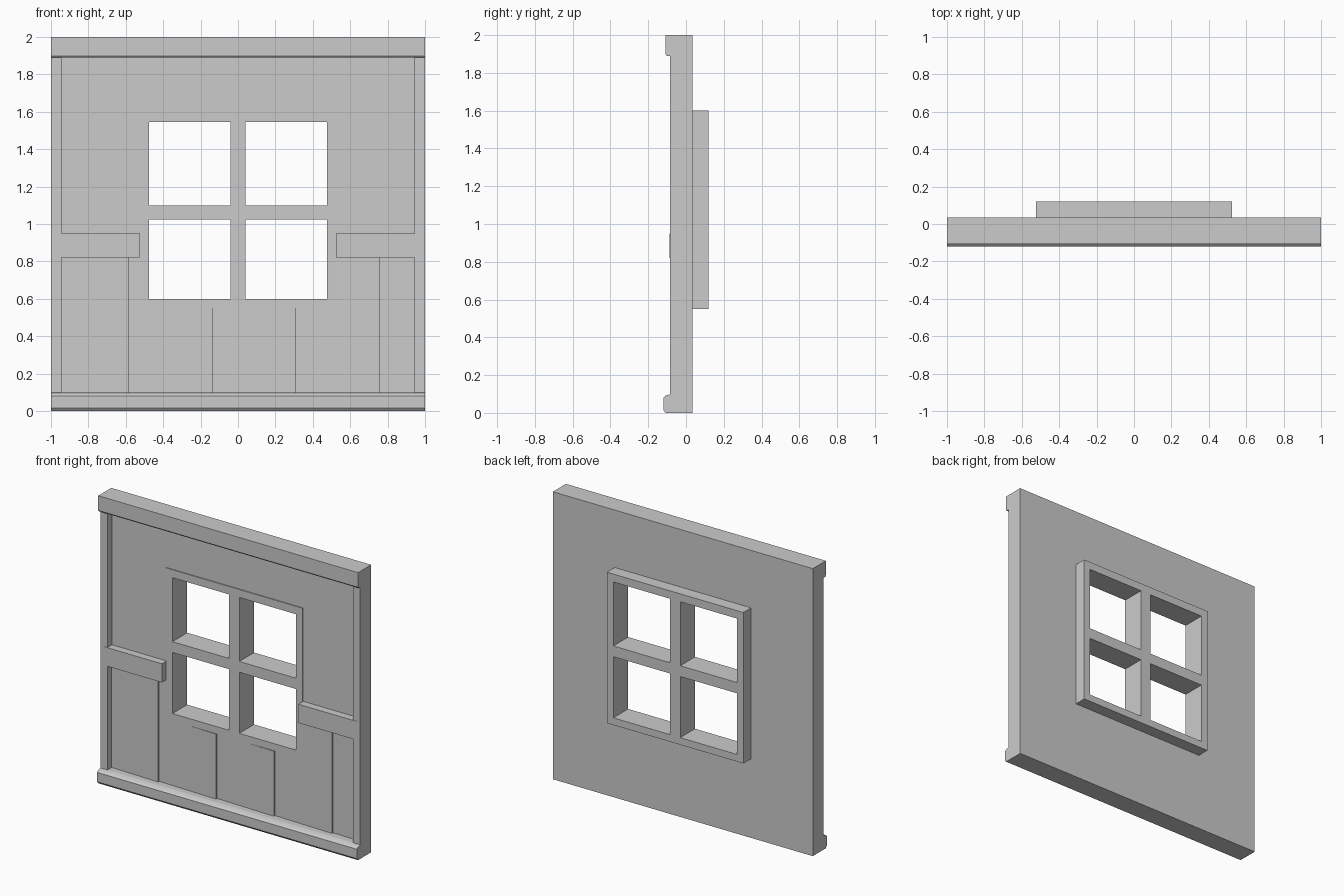
import bpy, bmesh
from mathutils import Vector

if "Cube" in bpy.data.objects:
    bpy.data.objects.remove(bpy.data.objects["Cube"])

grey = bpy.data.materials.new("plain_grey")
grey.use_nodes = True
COLOUR = (0.6, 0.6, 0.6, 1)
grey.diffuse_color = COLOUR
grey.node_tree.nodes["Principled BSDF"].inputs["Base Color"].default_value = COLOUR


def finish(name, bm):
    bmesh.ops.recalc_face_normals(bm, faces=bm.faces)
    mesh = bpy.data.meshes.new(name)
    bm.to_mesh(mesh)
    bm.free()
    mesh.materials.append(grey)
    obj = bpy.data.objects.new(name, mesh)
    bpy.context.collection.objects.link(obj)
    return obj


def prism(name, points, offset):
    """Extrude a closed outline along an offset."""
    bm = bmesh.new()
    face = bm.faces.new([bm.verts.new(p) for p in points])
    ext = bmesh.ops.extrude_face_region(bm, geom=[face])["geom"]
    moved = [v for v in ext if isinstance(v, bmesh.types.BMVert)]
    bmesh.ops.translate(bm, verts=moved, vec=Vector(offset))
    return finish(name, bm)


def box(name, x0, x1, y0, y1, z0, z1):
    outline = [(x0, y0, z0), (x1, y0, z0), (x1, y0, z1), (x0, y0, z1)]
    return prism(name, outline, (0, y1 - y0, 0))


def pierced_panel(name, xs, zs, y0, y1):
    """Slab on a grid of cuts, with every odd-odd cell left open."""
    bm = bmesh.new()
    grid = [[bm.verts.new((x, y0, z)) for z in zs] for x in xs]
    faces = []
    for i in range(len(xs) - 1):
        for j in range(len(zs) - 1):
            if i % 2 and j % 2:
                continue
            faces.append(bm.faces.new((grid[i][j], grid[i + 1][j],
                                       grid[i + 1][j + 1], grid[i][j + 1])))
    ext = bmesh.ops.extrude_face_region(bm, geom=faces)["geom"]
    moved = [v for v in ext if isinstance(v, bmesh.types.BMVert)]
    bmesh.ops.translate(bm, verts=moved, vec=Vector((0, y1 - y0, 0)))
    return finish(name, bm)


BACK = 0.035
WALL = -0.035
POST = -0.085
FRAME_X, FRAME_LOW, FRAME_TOP = 0.525, 0.55, 1.6

# Wall slab with the window hole, and the four-pane frame filling it
pierced_panel("wall", [-1, -FRAME_X, FRAME_X, 1], [0, FRAME_LOW, FRAME_TOP, 2], WALL, BACK)
pierced_panel("window_frame", [-FRAME_X, -0.475, -0.04, 0.04, 0.475, FRAME_X],
              [FRAME_LOW, 0.6, 1.025, 1.1, 1.545, FRAME_TOP], -0.042, 0.12)

# Slanted lower boards, each thicker towards its left-hand edge
PITCH, FIRST = 0.446, -1.028


def boards(name, x0, x1, z0, z1):
    for k in range(5):
        start = FIRST + k * PITCH
        a, b = max(start, x0), min(start + PITCH, x1)
        if b <= a:
            continue
        ya, yb = (-0.036 - 0.012 * (x - start) / PITCH for x in (a, b))
        outline = [(a, ya, z0), (b, yb, z0), (b, WALL, z0), (a, WALL, z0)]
        prism(f"{name}_{k + 1}", outline, (0, 0, z1 - z0))


boards("lower_board", -0.97, 0.97, 0.05, FRAME_LOW)
boards("right_side_board", -0.97, -FRAME_X, FRAME_LOW, 0.88)
boards("left_side_board", FRAME_X, 0.97, FRAME_LOW, 0.88)

# Corner posts and middle rails on both sides
for side, s in (("left", 1), ("right", -1)):
    box(f"{side}_post", *sorted((s * 0.945, s)), POST, WALL, 0.05, 1.95)
    box(f"{side}_rail", *sorted((s * FRAME_X, s * 0.98)), POST - 0.002, WALL, 0.82, 0.95)

# Top trim and rounded skirting, run across the full width
top_profile = [(WALL, 2), (-0.108, 2), (-0.108, 1.898), (-0.102, 1.89), (WALL, 1.89)]
base_profile = [(WALL, 0), (-0.108, 0), (-0.12, 0.015), (-0.12, 0.08),
                (-0.108, 0.092), (POST, 0.098), (WALL, 0.098)]
for name, profile in (("top_trim", top_profile), ("skirting", base_profile)):
    prism(name, [(-1, y, z) for y, z in profile], (2, 0, 0))
